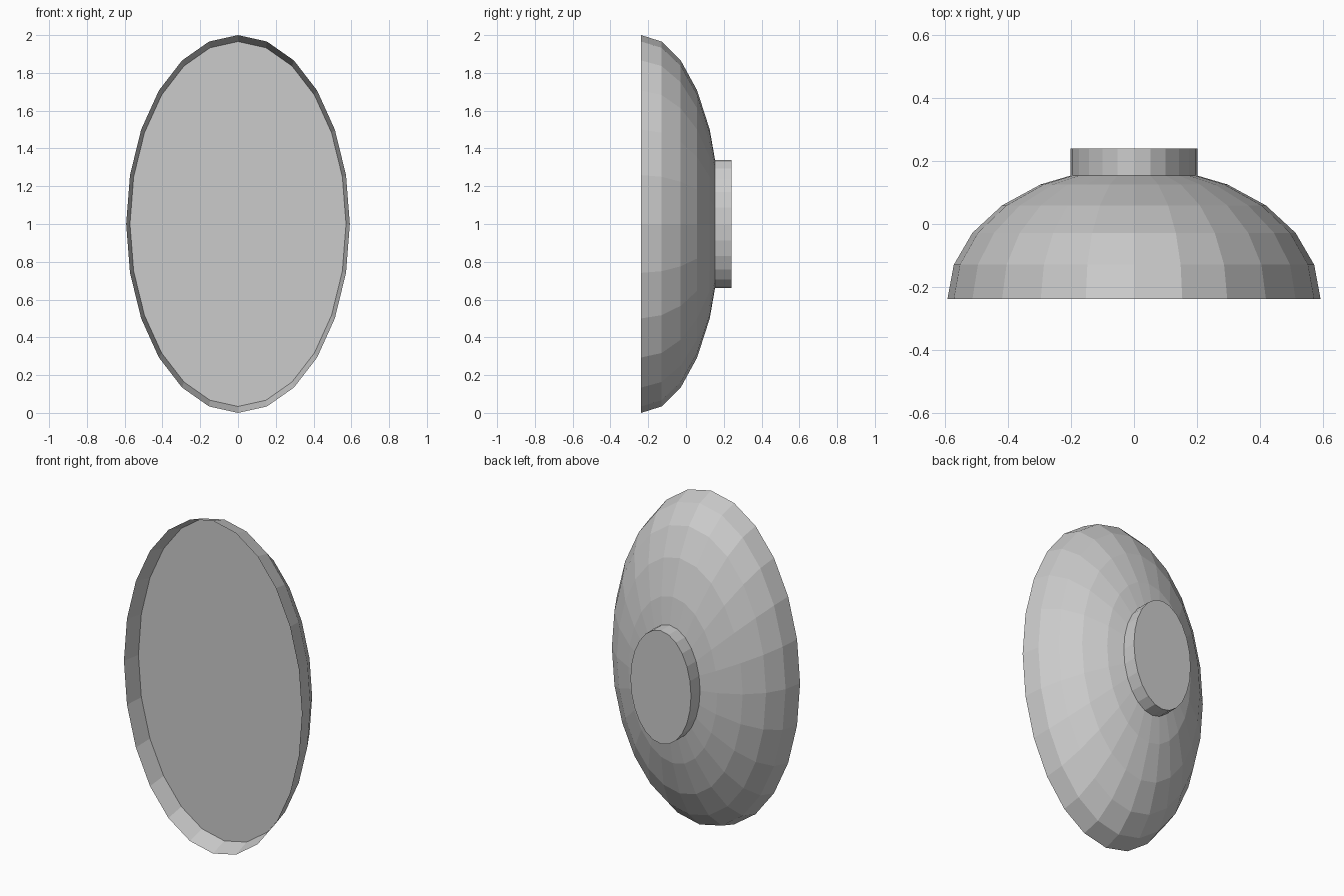
import bpy, bmesh
from math import sin, cos, pi, radians

if "Cube" in bpy.data.objects:
    bpy.data.objects.remove(bpy.data.objects["Cube"])

SIDES = 24
HALF_W, HALF_H = 0.592, 1.0
FRONT, BACK, DEPTH = -0.238, 0.24, 0.42


def loft(name, profile, cap_start=False, cap_end=False):
    """Elliptical rings from (scale, y) pairs, running front to back."""
    bm = bmesh.new()
    rings = []
    for s, y in profile:
        rings.append([bm.verts.new((HALF_W * s * sin(2 * pi * i / SIDES), y,
                                    1 + HALF_H * s * cos(2 * pi * i / SIDES)))
                      for i in range(SIDES)])
    for a, b in zip(rings, rings[1:]):
        for i in range(SIDES):
            j = (i + 1) % SIDES
            bm.faces.new((a[i], b[i], b[j], a[j]))
    if cap_start:
        bm.faces.new(rings[0])
    if cap_end:
        bm.faces.new(rings[-1][::-1])
    bm.normal_update()
    # caps must face away from the body
    for f in bm.faces:
        if len(f.verts) == SIDES:
            want = -1 if cap_start and f.calc_center_median().y < 0 else 1
            if f.normal.y * want < 0:
                f.normal_flip()
        else:
            c = f.calc_center_median()
            if f.normal.x * c.x + f.normal.z * (c.z - 1) < 0:
                f.normal_flip()
    mesh = bpy.data.meshes.new(name)
    bm.to_mesh(mesh)
    bm.free()
    ob = bpy.data.objects.new(name, mesh)
    bpy.context.collection.objects.link(ob)
    return ob


# Thin domed housing, open at the front
dome = [(cos(radians(a)), FRONT + DEPTH * sin(radians(a))) for a in range(0, 90, 15)]
loft("housing", dome, cap_end=True)

# Flat glass set back inside the rim
loft("mirror_glass", [dome[1]], cap_start=True)

# Mounting plug on the back
loft("mount", [(0.34, 0.153), (0.34, BACK)], cap_end=True)
